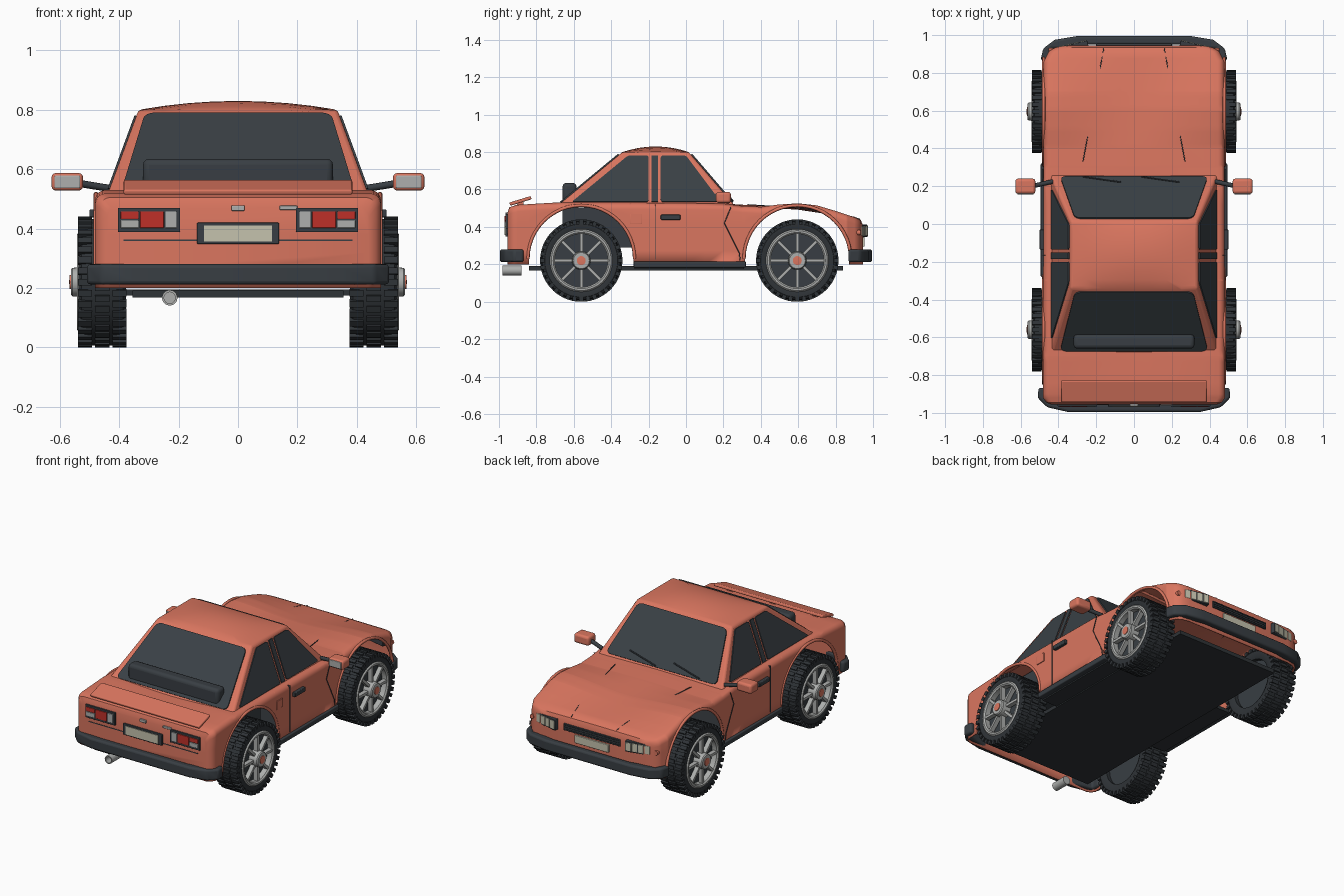
import bpy, bmesh, math
from mathutils import Vector, Matrix

cube = bpy.data.objects.get("Cube")
if cube:
    bpy.data.objects.remove(cube)


def material(name, rgb):
    m = bpy.data.materials.new(name)
    m.use_nodes = True
    m.diffuse_color = (*rgb, 1)
    m.node_tree.nodes["Principled BSDF"].inputs["Base Color"].default_value = (*rgb, 1)
    return m


PAINT = material("coral paint", (0.70, 0.18, 0.115))
DARK = material("dark trim", (0.04, 0.048, 0.056))
GLASS = material("dark glass", (0.042, 0.052, 0.06))
RUBBER = material("tyre rubber", (0.028, 0.033, 0.038))
METAL = material("light metal", (0.42, 0.43, 0.42))
CREAM = material("cream lens", (0.56, 0.54, 0.42))
RED = material("red lens", (0.52, 0.03, 0.022))


def finish(name, bm, mat, bevel=0.0, smooth=35):
    bmesh.ops.recalc_face_normals(bm, faces=bm.faces)
    me = bpy.data.meshes.new(name)
    bm.to_mesh(me)
    bm.free()
    me.materials.append(mat)
    ob = bpy.data.objects.new(name, me)
    bpy.context.collection.objects.link(ob)
    if bevel:
        b = ob.modifiers.new("bevel", "BEVEL")
        b.width, b.segments, b.limit_method = bevel, 3, "ANGLE"
    bpy.ops.object.select_all(action="DESELECT")
    ob.select_set(True)
    bpy.context.view_layer.objects.active = ob
    bpy.ops.object.shade_smooth_by_angle(angle=math.radians(smooth))
    return ob


def box(name, x, y, z, mat, bevel=0.0, rot=None):
    """Box from (min, max) ranges, optionally turned about its centre."""
    bm = bmesh.new()
    mid = Vector([sum(r) / 2 for r in (x, y, z)])
    m = Matrix.Translation(mid) @ (rot or Matrix()) @ Matrix.Diagonal(
        [r[1] - r[0] for r in (x, y, z)] + [1])
    bmesh.ops.create_cube(bm, size=1, matrix=m)
    return finish(name, bm, mat, bevel)


def prism(name, pts, push, mat, rounding=0.0, bevel=0.0):
    """Flat polygon with rounded corners, extruded along a vector."""
    bm = bmesh.new()
    bm.faces.new([bm.verts.new(p) for p in pts])
    if rounding:
        bmesh.ops.bevel(bm, geom=bm.verts[:], offset=rounding, segments=4,
                        affect="VERTICES", profile=0.5)
    ext = bmesh.ops.extrude_face_region(bm, geom=bm.faces[:])
    bmesh.ops.translate(bm, vec=push,
                        verts=[v for v in ext["geom"] if isinstance(v, bmesh.types.BMVert)])
    return finish(name, bm, mat, bevel)


def lathe(name, profile, mat, axis="X", segs=48, at=(0, 0, 0)):
    """Closed ring of (radius, offset) points spun about an axis."""
    bm = bmesh.new()
    rings = []
    for i in range(segs):
        a = 2 * math.pi * i / segs
        c, s = math.cos(a), math.sin(a)
        rings.append([bm.verts.new(Vector((o, r * c, r * s) if axis == "X" else (r * c, o, r * s))
                                   + Vector(at)) for r, o in profile])
    n = len(profile)
    for i in range(segs):
        p, q = rings[i], rings[(i + 1) % segs]
        for j in range(n):
            k = (j + 1) % n
            bm.faces.new((p[j], p[k], q[k], q[j]))
    bmesh.ops.remove_doubles(bm, verts=bm.verts, dist=1e-5)
    return finish(name, bm, mat)


def tube(name, pts, radius, mat):
    cu = bpy.data.curves.new(name, "CURVE")
    cu.dimensions, cu.bevel_depth, cu.bevel_resolution = "3D", radius, 2
    cu.use_fill_caps = True
    sp = cu.splines.new("POLY")
    sp.points.add(len(pts) - 1)
    for p, q in zip(sp.points, pts):
        p.co = (*q, 1)
    cu.materials.append(mat)
    ob = bpy.data.objects.new(name, cu)
    bpy.context.collection.objects.link(ob)


def track(keys, y):
    for (a, va), (b, vb) in zip(keys, keys[1:]):
        if y <= b:
            t = max(0, (y - a) / (b - a))
            return va + (vb - va) * t
    return keys[-1][1]


# Lower body: sections lofted along y, lower edge follows the wheel arches
AXLES, WHEEL_Z, ARCH, SIDE = (-0.56, 0.595), 0.23, 0.28, 0.482
EDGE = [(-.955, .475), (-.945, .505), (-.9, .518), (-.7, .53), (-.3, .53), (.2, .525), (.3, .512),
        (.4, .507), (.5, .52), (.6, .526), (.7, .515), (.8, .485), (.9, .452), (.935, .435), (.945, .41)]
MIDDLE = [(-.955, .475), (-.945, .505), (-.9, .52), (.2, .525), (.6, .5), (.9, .455), (.935, .437), (.945, .41)]
WIDTH = [(-.955, .44), (-.945, .465), (-.92, SIDE), (.86, .478), (.915, .45), (.935, .415), (.945, .37)]


def low_edge(y):
    for c in AXLES:
        if abs(y - c) < ARCH - 1e-6:
            return WHEEL_Z + math.sqrt(ARCH ** 2 - (y - c) ** 2)
    return 0.2


def section(y):
    low, top, mid, w = low_edge(y), track(EDGE, y), track(MIDDLE, y), track(WIDTH, y)
    r = 0.035
    wall = max(low + 0.002, top - r)
    half = [(w, low + (wall - low) * i / 4) for i in range(5)]
    for i in range(1, 6):
        a = math.pi / 2 * i / 5
        half.append((w - r + r * math.cos(a), max(top - r + r * math.sin(a), wall + 0.001 * i)))
    crown = half[-1][1]
    for i in range(1, 7):
        t = i / 6
        s = t * t * (3 - 2 * t)
        half.append(((w - r) * (1 - t), crown + (mid - crown) * s))
    return half + [(-x, z) for x, z in half[-2::-1]]


stations = {y for keys in (EDGE, WIDTH) for y, _ in keys} | {-.8 + i * .1 for i in range(17)}
stations = {y for y in stations if all(abs(abs(y - c) - ARCH) > .01 for c in AXLES)}
for c in AXLES:
    stations |= {c - ARCH * math.cos(math.pi * i / 24) for i in range(25)}
    stations |= {c - ARCH - 0.002, c + ARCH + 0.002}
bm = bmesh.new()
rows = [[bm.verts.new((x, y, z)) for x, z in section(y)] for y in sorted(stations)]
for p, q in zip(rows, rows[1:]):
    for j in range(len(p) - 1):
        bm.faces.new((p[j], p[j + 1], q[j + 1], q[j]))
bm.faces.new(rows[0])
bm.faces.new(rows[-1])
body = finish("body_shell", bm, PAINT, smooth=40)
shell = body.modifiers.new("thickness", "SOLIDIFY")
shell.thickness, shell.offset = 0.008, -1

# Cabin with a domed roof
BELT, EAVE, BASE_X, TOP_X = 0.515, 0.80, 0.44, 0.335
REAR, FRONT = (-0.685, -0.34), (0.26, 0.015)
bm = bmesh.new()
N = 8
roof = [[None] * (N + 1) for _ in range(N + 1)]
for i in range(N + 1):
    for j in range(N + 1):
        u, v = 2 * i / N - 1, 2 * j / N - 1
        roof[i][j] = bm.verts.new((u * TOP_X, REAR[1] + (FRONT[1] - REAR[1]) * j / N,
                                   EAVE + 0.03 * (1 - u * u) * (1 - v * v)))
for i in range(N):
    for j in range(N):
        bm.faces.new((roof[i][j], roof[i + 1][j], roof[i + 1][j + 1], roof[i][j + 1]))
a, b, c, d = [bm.verts.new((x, y, BELT)) for x, y in
              ((-BASE_X, REAR[0]), (BASE_X, REAR[0]), (BASE_X, FRONT[0]), (-BASE_X, FRONT[0]))]
for lo, hi, edge in ((a, b, [roof[i][0] for i in range(N + 1)]), (b, c, roof[N]),
                     (c, d, [roof[i][N] for i in range(N, -1, -1)]), (d, a, roof[0][::-1])):
    bm.faces.new([lo, hi] + edge[::-1])
finish("cabin", bm, PAINT, bevel=0.012)

# Glass
def on_pane(ends, u, t):
    return Vector((u * (BASE_X + (TOP_X - BASE_X) * t), ends[0] + (ends[1] - ends[0]) * t,
                   BELT + (EAVE - BELT) * t))


for name, ends, s in (("windscreen", FRONT, 1), ("rear_window", REAR, -1)):
    pts = [on_pane(ends, u, t) for u, t in ((-.9, .05), (.9, .05), (.92, .95), (-.92, .95))]
    prism(name, pts, Vector((0, .006 * s, .005)), GLASS, 0.03)
for s in (1, -1):
    for name, outline in (("quarter_window", ((-.61, .533), (-.31, .78), (-.2, .78), (-.2, .533))),
                          ("door_window", ((-.135, .533), (-.135, .78), (0, .78), (.185, .533))),
                          ("window_pillar", ((-.185, .533), (-.185, .78), (-.15, .78), (-.15, .533)))):
        pts = [Vector((s * (BASE_X + (TOP_X - BASE_X) * (z - BELT) / (EAVE - BELT)), y, z))
               for y, z in outline]
        prism(name, pts, Vector((.006 * s, 0, .002)), GLASS, 0.012 if "pillar" not in name else 0)
for x in (-.27, .04):
    tube("wiper", [(x, .25, .54), (x + .2, .222, .575)], .004, DARK)
box("rear_window_bar", (-.32, .32), (-.66, -.585), (.53, .635), DARK, .02)

# Underside and cabin tub
box("floor", (-.355, .355), (-.84, .84), (.168, .192), RUBBER)
box("floor_middle", (-.46, .46), (-.275, .31), (.175, .195), RUBBER)
box("cabin_tub", (-.36, .36), (-.66, -.285), (.29, .505), DARK)

# Bumpers
for name, s, outer in (("front_bumper", 1, ((.495, .868), (.48, .93), (.42, .975), (.3, .995))),
                       ("rear_bumper", -1, ((.505, .868), (.51, .92), (.46, .97), (.35, .995)))):
    ring = [(x, y) for x, y in outer] + [(-x, y) for x, y in outer[::-1]]
    ring += [(x * .9, y - (.045 if abs(x) < .47 else 0)) for x, y in ring[::-1]]
    prism(name, [Vector((x, s * y, .212)) for x, y in ring], Vector((0, 0, .068)), DARK, 0, .012)

# Tail details
box("spoiler", (-.385, .385), (-.945, -.825), (.53, .548), PAINT, .006,
    Matrix.Rotation(math.radians(17), 4, "X"))
for x in (-.3, 0, .3):
    box("spoiler_foot", (x - .02, x + .02), (-.9, -.87), (.5, .54), PAINT)
box("rear_plate_frame", (-.138, .138), (-.966, -.95), (.348, .42), DARK, .004)
box("rear_plate", (-.115, .115), (-.97, -.955), (.357, .41), CREAM)
box("boot_latch", (-.022, .022), (-.965, -.95), (.46, .478), METAL, .003)
box("boot_trim", (.14, .2), (-.962, -.95), (.463, .477), METAL, .003)
box("boot_seam", (-.385, .385), (-.957, -.95), (.359, .364), DARK)
for s in (1, -1):
    def lamp(name, x0, x1, z0, z1, y, mat):
        box(name, sorted((s * x0, s * x1)), (y, -.93), (z0, z1), mat, .002)
    lamp("tail_lamp_frame", .195, .405, .388, .47, -.965, DARK)
    lamp("tail_lamp_red", .25, .33, .402, .458, -.97, RED)
    lamp("tail_lamp_inner", .207, .245, .402, .458, -.97, METAL)
    lamp("tail_lamp_outer_top", .335, .395, .432, .458, -.97, RED)
    lamp("tail_lamp_outer_low", .335, .395, .402, .428, -.97, METAL)
lathe("exhaust", [(.019, -.98), (.026, -.98), (.026, -.88), (0, -.88), (0, -.9), (.019, -.9)],
      METAL, "Y", 24, (-.23, 0, .167))

# Nose details
box("grille", (-.2, .2), (.935, .953), (.355, .398), DARK, .003)
for i in range(3):
    box("grille_bar", (-.195, .195), (.94, .956), (.363 + i * .012, .367 + i * .012), RUBBER)
box("front_plate", (-.12, .12), (.935, .955), (.295, .345), CREAM, .003)
for s in (1, -1):
    turn = Matrix.Rotation(math.radians(-13 * s), 4, "Z")
    box("headlamp_frame", sorted((s * .24, s * .41)), (.905, .953), (.345, .412), DARK, .004, turn)
    for i in range(4):
        x = .266 + i * .039
        y = .957 - (x - .325) * .23
        box("headlamp_lens", sorted((s * (x - .017), s * (x + .017))), (y - .02, y),
            (.352, .405), CREAM, .003, turn)
    lathe("nose_marker", [(0, .91), (.014, .91), (.014, .932), (0, .932)], PAINT, "Y", 16,
          (s * .438, 0, .37))
    # Hood crease
    path = [(s * (.16 + .11 * t), .93 - .6 * t) for t in (i / 8 for i in range(9))]
    tube("hood_crease", [(x, y, track(MIDDLE, y) + .002) for x, y in path], .0025, DARK)

# Side details
for s in (1, -1):
    def side(name, y, z, depth, mat, bevel=0.0):
        box(name, sorted((s * (SIDE - .03), s * (SIDE + depth))), y, z, mat, bevel)
    side("sill", (-.28, .32), (.183, .216), .012, DARK, .006)
    side("door_handle", (-.135, -.03), (.438, .465), .018, DARK, .004)
    side("door_seam", (-.167, -.163), (.225, .52), .002, DARK)
    tube("door_front_seam", [(s * SIDE, .24, .505), (s * SIDE, .205, .42), (s * SIDE, .285, .26),
                             (s * SIDE, .29, .22)], .0025, DARK)
    for c in AXLES:
        tube("arch_lip", [(s * (SIDE - .004), c + .285 * math.cos(a), WHEEL_Z + .285 * math.sin(a))
                          for a in (math.pi * i / 24 for i in range(25))], .009, PAINT)
    tube("mirror_arm", [(s * .43, .225, .535), (s * .54, .2, .553)], .012, DARK)
    box("mirror_housing", sorted((s * .522, s * .628)), (.16, .24), (.528, .587), PAINT, .014)
    box("mirror_glass", sorted((s * .532, s * .618)), (.156, .17), (.536, .579), METAL, .004)
box("fuel_flap", (SIDE - .01, SIDE + .003), (-.3, -.235), (.415, .47), PAINT, .002)

# Wheel parts, outer face towards +x
parts = [
    lathe("tyre", [(.15, -.07), (.17, -.08), (.195, -.08), (.208, -.07), (.213, -.045), (.213, .045),
                   (.208, .07), (.195, .08), (.17, .08), (.15, .07)], RUBBER),
    lathe("wheel_disc", [(0, -.045), (.16, -.045), (.16, .045), (0, .045)], DARK),
    lathe("rim", [(.142, .04), (.142, .078), (.15, .086), (.16, .086), (.168, .078), (.168, .04)], METAL),
    lathe("hub", [(0, .04), (.05, .04), (.048, .1), (.043, .106), (0, .106)], METAL, segs=32),
    lathe("hub_cap", [(0, .1), (.024, .1), (.024, .11), (0, .112)], PAINT, segs=24)]
bm = bmesh.new()
for i in range(8):
    m = Matrix.Rotation(math.pi / 4 * i, 4, "X") @ Matrix.Translation((.066, 0, .095))
    bmesh.ops.create_cube(bm, size=1, matrix=m @ Matrix.Diagonal((.028, .016, .11, 1)))
parts.append(finish("spokes", bm, METAL))
bm = bmesh.new()
for i in range(36):
    for k, x in enumerate((-.058, 0, .058)):
        m = Matrix.Rotation(math.tau * (i + .5 * (k % 2)) / 36, 4, "X") @ Matrix.Translation((x, 0, .208))
        bmesh.ops.create_cube(bm, size=1, matrix=m @ Matrix.Diagonal((.048, .022, .024, 1)))
parts.append(finish("tyre_tread", bm, RUBBER))
for part in parts:
    for c in AXLES:
        for s in (1, -1):
            copy = part.copy()
            bpy.context.collection.objects.link(copy)
            copy.location = (s * .457, c, WHEEL_Z - .01)
            copy.rotation_euler.z = 0 if s > 0 else math.pi
    bpy.data.objects.remove(part)
